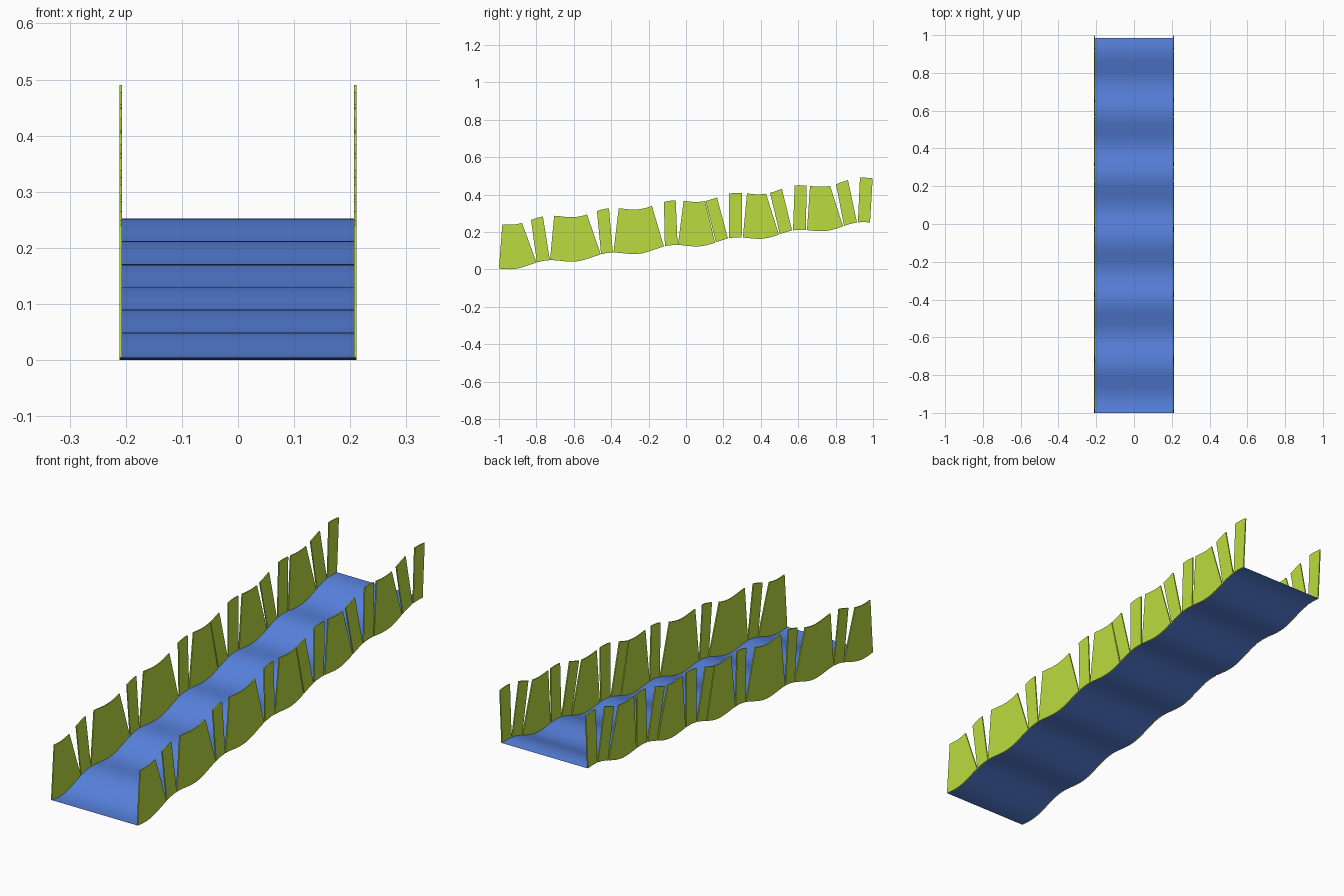
import bpy, bmesh, math

if "Cube" in bpy.data.objects:
    bpy.data.objects.remove(bpy.data.objects["Cube"])

def wave(y):
    return 0.1265 + 0.122 * y - 0.0125 * math.sin(6 * math.pi * y)

def material(name, rgb):
    m = bpy.data.materials.new(name)
    m.diffuse_color = (*rgb, 1)
    m.use_nodes = True
    m.node_tree.nodes["Principled BSDF"].inputs["Base Color"].default_value = m.diffuse_color
    return m

def finish(name, bm, mat):
    me = bpy.data.meshes.new(name)
    bm.normal_update()
    bm.to_mesh(me)
    bm.free()
    me.materials.append(mat)
    ob = bpy.data.objects.new(name, me)
    bpy.context.collection.objects.link(ob)
    return ob

blue = material("blue", (0.10, 0.23, 0.75))
lime = material("lime", (0.50, 0.72, 0.05))

# Rippled sloping floor sheet
bm = bmesh.new()
n = 96
rows = []
for i in range(n + 1):
    y = -1 + 1.985 * i / n
    rows.append([bm.verts.new((x, y, wave(y))) for x in (-0.208, 0.208)])
for a, b in zip(rows, rows[1:]):
    bm.faces.new((a[0], a[1], b[1], b[0])).smooth = True
finish("floor", bm, blue)

# Side slats: bottom start, bottom end, top start, top end (along y)
slats = [
    (-1.00, -0.799, -0.982, -0.877), (-0.797, -0.728, -0.829, -0.765),
    (-0.727, -0.456, -0.705, -0.529), (-0.454, -0.391, -0.476, -0.412),
    (-0.388, -0.118, -0.360, -0.182), (-0.113, -0.045, -0.118, -0.055),
    (-0.043, 0.155, -0.013, 0.102), (0.160, 0.224, 0.105, 0.166),
    (0.229, 0.298, 0.230, 0.299), (0.304, 0.497, 0.326, 0.428),
    (0.502, 0.567, 0.449, 0.513), (0.572, 0.641, 0.581, 0.645),
    (0.647, 0.840, 0.663, 0.770), (0.845, 0.914, 0.802, 0.866),
    (0.919, 0.984, 0.930, 0.998)]
HEIGHT, INNER, OUTER = 0.238, 0.2065, 0.2115

def slat(bm, side, b0, b1, t0, t1):
    steps = max(3, round((b1 - b0) / 0.02))
    rings = []
    for i in range(steps + 1):
        k = i / steps
        yb, yt = b0 + (b1 - b0) * k, t0 + (t1 - t0) * k
        pts = [(INNER, yb, wave(yb)), (OUTER, yb, wave(yb)),
               (OUTER, yt, wave(yt) + HEIGHT), (INNER, yt, wave(yt) + HEIGHT)]
        rings.append([bm.verts.new((side * x, y, z)) for x, y, z in pts])
    for a, b in zip(rings, rings[1:]):
        for j in range(4):
            bm.faces.new((a[j], a[(j + 1) % 4], b[(j + 1) % 4], b[j]))
    bm.faces.new(rings[0])
    bm.faces.new(rings[-1])

# Matching slatted walls on both sides
for name, side in (("left_wall", -1), ("right_wall", 1)):
    bm = bmesh.new()
    for s in slats:
        slat(bm, side, *s)
    bmesh.ops.recalc_face_normals(bm, faces=bm.faces)
    finish(name, bm, lime)
